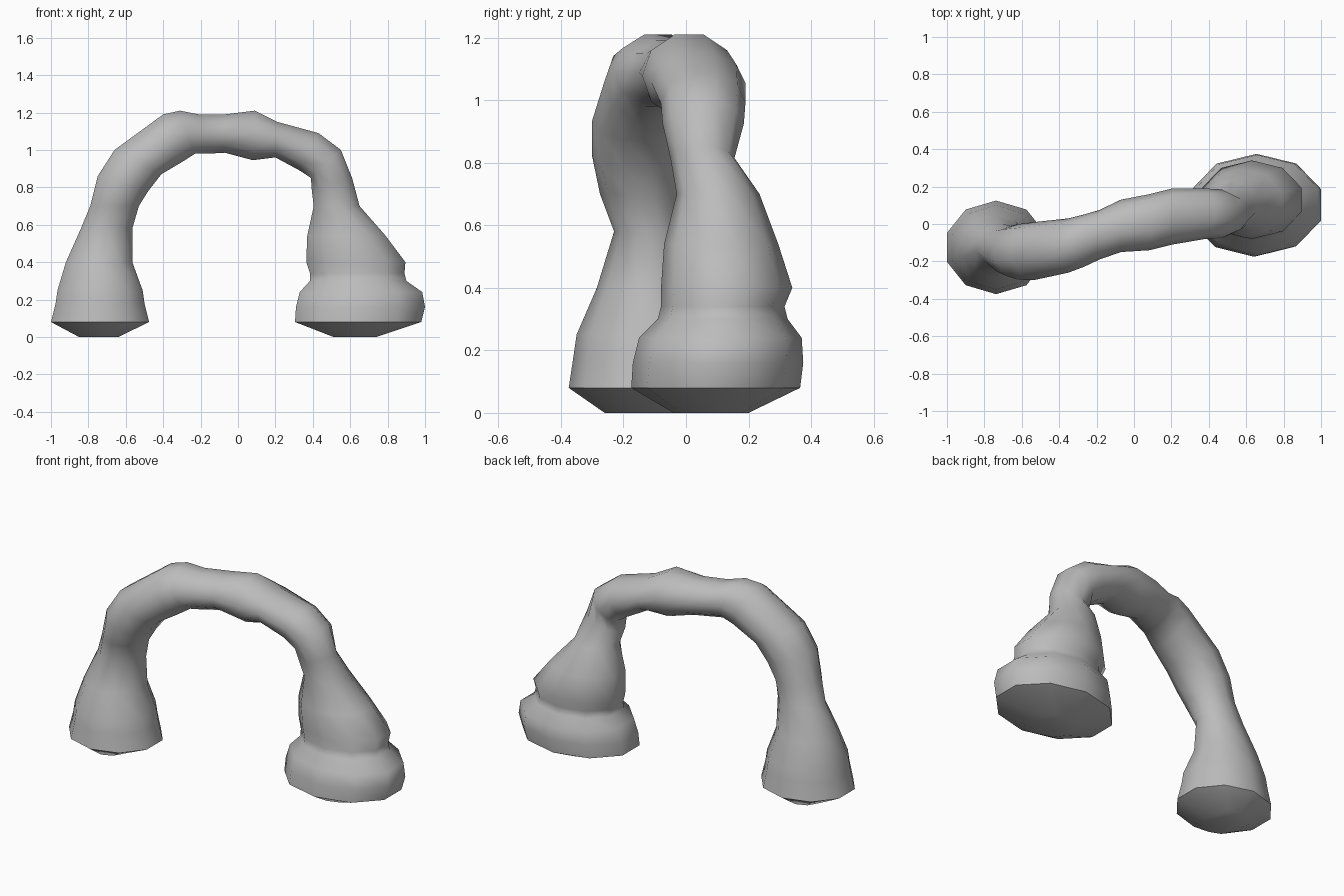
import bpy
import bmesh
from math import cos, sin, pi, radians
from mathutils import Vector

SIDES = 10

# Remove the default object
default = bpy.data.objects.get("Cube")
if default:
    bpy.data.objects.remove(default, do_unlink=True)

# Stone colour
stone = bpy.data.materials.new("grey_stone")
stone.use_nodes = True
stone.diffuse_color = (.5, .5, .5, 1)
stone.node_tree.nodes["Principled BSDF"].inputs["Base Color"].default_value = stone.diffuse_color

# Level rings of each leg, bottom to top: height, outer x, inner x, front y, back y
right_leg = [
    (0, -.85, -.64, -.26, .01),
    (.08, -1, -.475, -.375, .125),
    (.18, -.975, -.5, -.36, .11),
    (.25, -.965, -.51, -.35, .1),
    (.4, -.92, -.565, -.285, .05),
    (.58, -.84, -.565, -.23, 0),
]
left_leg = [
    (0, .74, .51, -.04, .2),
    (.08, .98, .305, -.175, .365),
    (.16, 1, .31, -.17, .375),
    (.24, .985, .33, -.15, .37),
    (.3, .9, .385, -.09, .325),
    (.34, .89, .385, -.08, .315),
    (.4, .895, .365, -.08, .34),
    (.54, .79, .37, -.07, .295),
    (.7, .65, .405, -.03, .235),
]

# Tilted rings of the span: outer x, outer z, inner x, inner z, front y, back y
span = [
    (-.79, .7, -.53, .7, -.275, -.01),
    (-.75, .86, -.48, .78, -.3, 0),
    (-.66, 1, -.41, .87, -.3, .01),
    (-.4, 1.19, -.3, .935, -.26, .03),
    (-.31, 1.21, -.23, .98, -.23, .05),
    (-.21, 1.19, -.16, .98, -.19, .075),
    (-.07, 1.19, -.07, .985, -.15, .13),
    (.09, 1.21, .08, .945, -.14, .16),
    (.21, 1.15, .2, .96, -.11, .19),
    (.43, 1.09, .33, .89, -.08, .19),
    (.55, 1, .39, .85, -.075, .185),
    (.61, .85, .395, .78, -.05, .155),
]


def level_ring(z, outer, inner, front, back):
    """Express a horizontal leg ring in the same form as a span ring."""
    return outer, z, inner, z, front, back


def add_ring(bm, outer_x, outer_z, inner_x, inner_z, front, back):
    """Add one faceted ring between an outer and an inner edge."""
    middle_y = (front + back) / 2
    outer = Vector((outer_x, middle_y, outer_z))
    inner = Vector((inner_x, middle_y, inner_z))
    centre = (outer + inner) / 2
    across = (outer - inner) / 2 / cos(pi / SIDES)
    depth = Vector((0, (back - front) / 2, 0))
    verts = []
    for i in range(SIDES):
        angle = (i + .5) * 2 * pi / SIDES
        verts.append(bm.verts.new(centre + across * cos(angle) + depth * sin(angle)))
    return verts


def loft(name, sections, material):
    """Skin a closed tube over the ring sections."""
    bm = bmesh.new()
    rings = [add_ring(bm, *section) for section in sections]
    for lower, upper in zip(rings, rings[1:]):
        for i in range(SIDES):
            j = (i + 1) % SIDES
            bm.faces.new((lower[i], lower[j], upper[j], upper[i]))
    bm.faces.new(rings[0])
    bm.faces.new(rings[-1])
    bmesh.ops.recalc_face_normals(bm, faces=bm.faces)
    mesh = bpy.data.meshes.new(name)
    bm.to_mesh(mesh)
    bm.free()
    mesh.materials.append(material)
    obj = bpy.data.objects.new(name, mesh)
    bpy.context.collection.objects.link(obj)
    return obj


# One continuous arch: up the right leg, over the span, down the left leg
sections = [level_ring(*ring) for ring in right_leg]
sections += span
sections += [level_ring(*ring) for ring in reversed(left_leg)]
arch = loft("stone_arch", sections, stone)

# Smooth stone with crisp rims under the feet
bpy.ops.object.select_all(action="DESELECT")
arch.select_set(True)
bpy.context.view_layer.objects.active = arch
bpy.ops.object.shade_smooth_by_angle(angle=radians(45))
